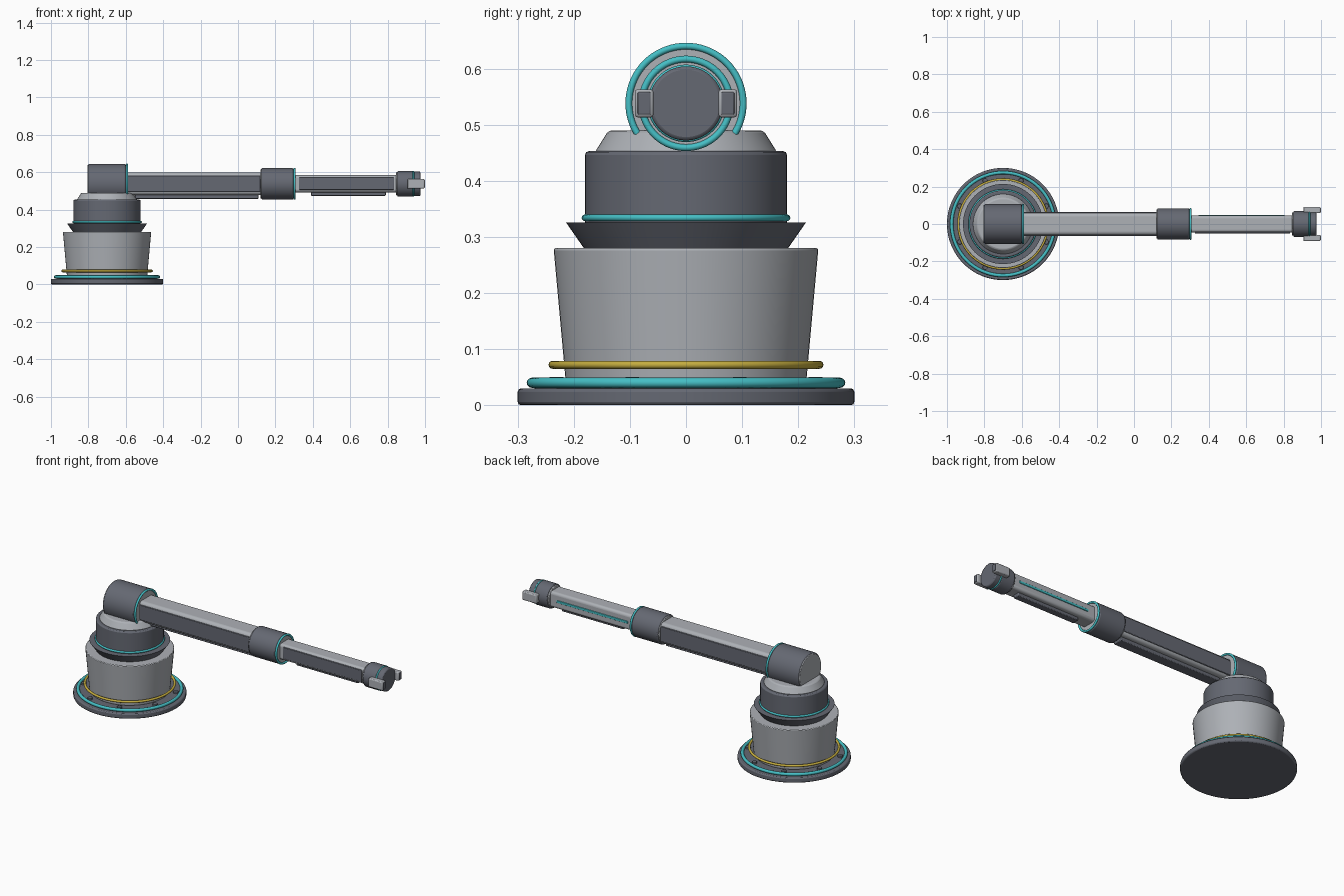
import bpy, math
from mathutils import Vector

old = bpy.data.objects.get("Cube")
if old:
    bpy.data.objects.remove(old, do_unlink=True)


def material(name, rgb):
    m = bpy.data.materials.new(name)
    m.use_nodes = True
    m.diffuse_color = (*rgb, 1)
    m.node_tree.nodes["Principled BSDF"].inputs["Base Color"].default_value = (*rgb, 1)
    return m


DARK = material("dark metal", (0.13, 0.14, 0.17))
LIGHT = material("light metal", (0.42, 0.44, 0.47))
CYAN = material("cyan trim", (0.06, 0.52, 0.56))
YELLOW = material("yellow trim", (0.56, 0.42, 0.05))

BASE_X = -0.70   # axis of the turntable
ARM_Z = 0.538    # axis of the arm
ALONG_X = (0, math.pi / 2, 0)


def finish(name, mat, bevel=0.0, segments=2):
    ob = bpy.context.object
    ob.name = name
    ob.data.materials.clear()
    ob.data.materials.append(mat)
    if bevel:
        mod = ob.modifiers.new("rounded edges", "BEVEL")
        mod.width = bevel
        mod.segments = segments
        mod.limit_method = "ANGLE"
        mod.angle_limit = math.radians(40)
    bpy.ops.object.shade_smooth_by_angle(angle=math.radians(35))
    return ob


def upright(name, mat, z0, z1, r0, r1, bevel=0.0, x=BASE_X, y=0, sides=64):
    """Cylinder or cone standing on z0."""
    bpy.ops.mesh.primitive_cone_add(vertices=sides, radius1=r0, radius2=r1,
                                    depth=z1 - z0, location=(x, y, (z0 + z1) / 2))
    return finish(name, mat, bevel)


def barrel(name, mat, x0, x1, r, bevel=0.0):
    """Cylinder lying along the arm."""
    bpy.ops.mesh.primitive_cylinder_add(vertices=64, radius=r, depth=x1 - x0,
                                        location=((x0 + x1) / 2, 0, ARM_Z), rotation=ALONG_X)
    return finish(name, mat, bevel)


def ring(name, mat, major, minor, location, rotation=(0, 0, 0)):
    bpy.ops.mesh.primitive_torus_add(major_radius=major, minor_radius=minor, major_segments=72,
                                     minor_segments=12, location=location, rotation=rotation)
    return finish(name, mat)


def box(name, mat, low, high, bevel=0.0, segments=2):
    low, high = Vector(low), Vector(high)
    bpy.ops.mesh.primitive_cube_add(size=1, location=(low + high) / 2)
    bpy.context.object.scale = high - low
    bpy.ops.object.transform_apply(location=False, rotation=False, scale=True)
    return finish(name, mat, bevel, segments)


# Base and turntable
upright("base_plate", DARK, 0, 0.03, 0.30, 0.30, 0.006)
upright("base_step", DARK, 0.03, 0.04, 0.27, 0.27)
ring("base_ring", CYAN, 0.275, 0.009, (BASE_X, 0, 0.04))
for i in range(8):
    a = math.radians(22.5 + 45 * i)
    upright("base_bolt", DARK, 0.035, 0.05, 0.014, 0.014, 0.002,
            BASE_X + 0.25 * math.cos(a), 0.25 * math.sin(a), 12)
upright("pedestal", LIGHT, 0.038, 0.28, 0.214, 0.236, 0.004)
ring("warning_ring", YELLOW, 0.238, 0.007, (BASE_X, 0, 0.072))
upright("flared_collar", DARK, 0.28, 0.326, 0.182, 0.214)
upright("turntable", DARK, 0.32, 0.453, 0.18, 0.18, 0.007)
ring("turntable_ring", CYAN, 0.18, 0.006, (BASE_X, 0, 0.334))
upright("shoulder_mount", LIGHT, 0.45, 0.49, 0.163, 0.138, 0.006)

# Joint housings with light end caps and a glowing ring on the outer side
for name, x0, x1, r in (("shoulder", -0.80, -0.60, 0.107), ("elbow", 0.125, 0.296, 0.084)):
    barrel(name + "_housing", DARK, x0, x1, r, 0.006)
    barrel(name + "_end_caps", LIGHT, x0 - 0.005, x1 + 0.006, r - 0.006, 0.003)
    ring(name + "_ring", CYAN, r - 0.005, 0.006, (x1 + 0.006, 0, ARM_Z), ALONG_X)

# Upper arm
box("upper_arm", LIGHT, (-0.65, -0.06, ARM_Z - 0.06), (0.15, 0.06, ARM_Z + 0.06), 0.02, 4)
for side, y in (("left", 0.06), ("right", -0.06)):
    box("upper_arm_panel_" + side, DARK, (-0.59, y - 0.005, ARM_Z - 0.044),
        (0.12, y + 0.005, ARM_Z + 0.044), 0.003)
box("upper_arm_rail", DARK, (-0.55, -0.03, 0.458), (0.11, 0.03, 0.485), 0.004)

# Forearm
box("forearm", LIGHT, (0.28, -0.045, ARM_Z - 0.046), (0.86, 0.045, ARM_Z + 0.046), 0.015, 4)
box("forearm_panel", DARK, (0.325, -0.05, ARM_Z - 0.032), (0.835, -0.04, ARM_Z + 0.036), 0.003)
box("forearm_light_strip", CYAN, (0.345, 0.04, ARM_Z - 0.007), (0.805, 0.049, ARM_Z + 0.007), 0.002)
box("forearm_rail", DARK, (0.39, -0.02, 0.474), (0.79, 0.02, 0.497), 0.004)

# Wrist
barrel("wrist_collar", LIGHT, 0.845, 0.86, 0.062, 0.003)
barrel("wrist", DARK, 0.853, 0.935, 0.069, 0.005)
ring("wrist_ring", CYAN, 0.064, 0.005, (0.938, 0, ARM_Z), ALONG_X)
barrel("tool_flange", DARK, 0.93, 0.975, 0.066, 0.006)

# Gripper fingers
for side, s in (("left", 1), ("right", -1)):
    ys = sorted((s * 0.058, s * 0.091))
    box("finger_" + side, LIGHT, (0.905, ys[0], 0.513), (0.997, ys[1], 0.563), 0.005)
    box("finger_pad_" + side, DARK, (0.992, ys[0] + 0.005, 0.518),
        (1.0, ys[1] - 0.005, 0.558), 0.002)
